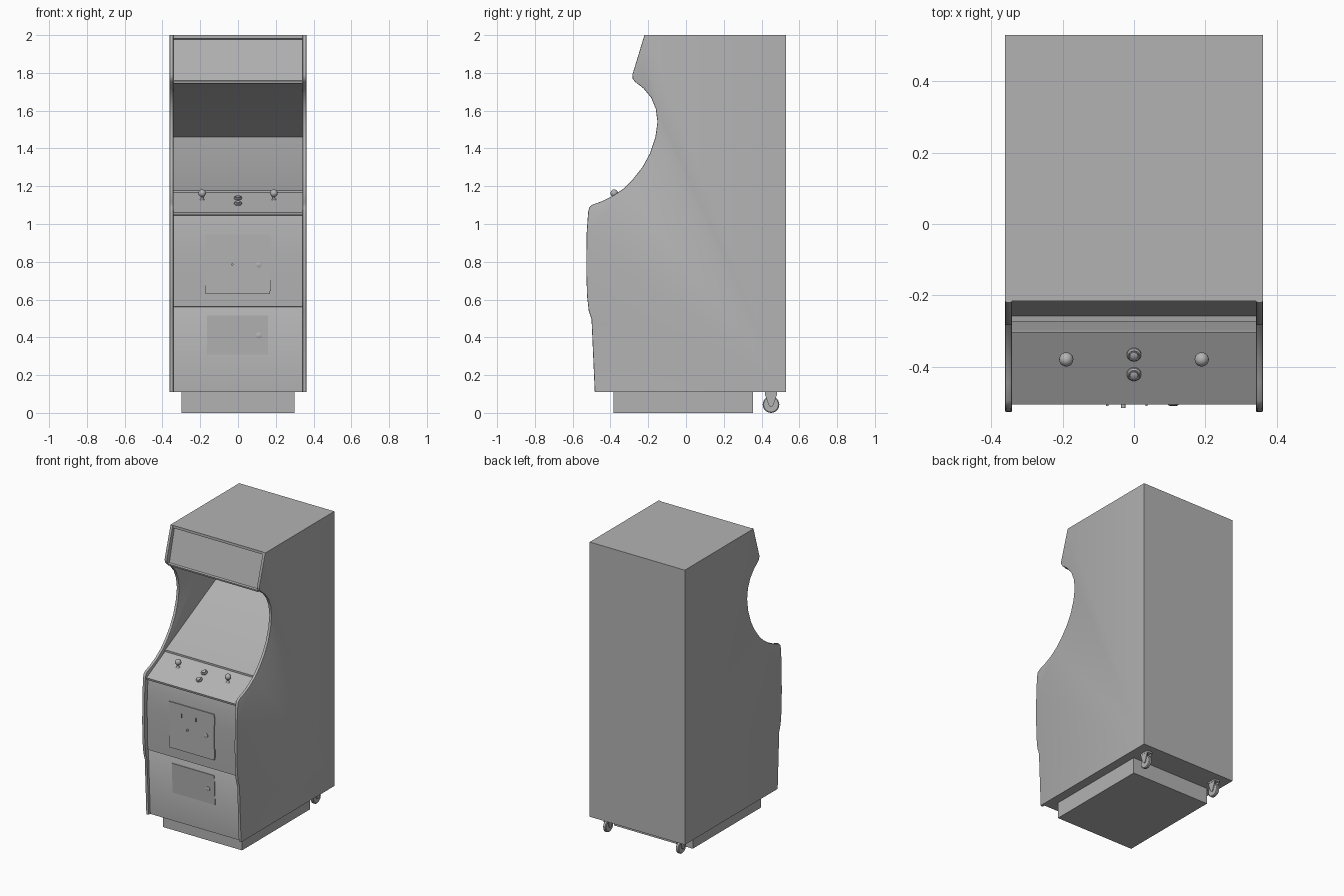
import bpy, bmesh, math
from mathutils import Matrix, Vector

if "Cube" in bpy.data.objects:
    bpy.data.objects.remove(bpy.data.objects["Cube"])

grey = bpy.data.materials.new("cabinet_grey")
grey.diffuse_color = (0.45, 0.45, 0.45, 1)
grey.use_nodes = True
grey.node_tree.nodes["Principled BSDF"].inputs["Base Color"].default_value = grey.diffuse_color


def finish(name, bm, smooth=True):
    bmesh.ops.recalc_face_normals(bm, faces=bm.faces)
    me = bpy.data.meshes.new(name)
    bm.to_mesh(me)
    bm.free()
    ob = bpy.data.objects.new(name, me)
    bpy.context.collection.objects.link(ob)
    me.materials.append(grey)
    if smooth:
        bpy.ops.object.select_all(action='DESELECT')
        ob.select_set(True)
        bpy.context.view_layer.objects.active = ob
        bpy.ops.object.shade_smooth_by_angle(angle=math.radians(35))
    return ob


def extrude_profile(pts, x0, x1):
    """Closed y-z outline extruded along x."""
    bm = bmesh.new()
    a = [bm.verts.new((x0, y, z)) for y, z in pts]
    b = [bm.verts.new((x1, y, z)) for y, z in pts]
    bm.faces.new(a)
    bm.faces.new(b[::-1])
    n = len(pts)
    for i in range(n):
        j = (i + 1) % n
        bm.faces.new((a[i], b[i], b[j], a[j]))
    bmesh.ops.recalc_face_normals(bm, faces=bm.faces)
    return bm


def box(name, lo, hi, tilt=0):
    lo, hi = Vector(lo), Vector(hi)
    bm = bmesh.new()
    s = hi - lo
    bmesh.ops.create_cube(bm, size=1, matrix=Matrix.Translation((lo + hi) / 2)
                          @ Matrix.Rotation(tilt, 4, 'X') @ Matrix.Diagonal((*s, 1)))
    return finish(name, bm, False)


def lathe(name, outline, loc, rot, seg=20):
    """Spin (radius, height) points round local z, then rotate and place."""
    bm = bmesh.new()
    vs = [bm.verts.new((r, 0, h)) for r, h in outline]
    es = [bm.edges.new(p) for p in zip(vs, vs[1:])]
    bmesh.ops.spin(bm, geom=vs + es, cent=(0, 0, 0), axis=(0, 0, 1),
                   angle=math.tau, steps=seg)
    bmesh.ops.remove_doubles(bm, verts=bm.verts, dist=1e-5)
    bmesh.ops.recalc_face_normals(bm, faces=bm.faces)
    bm.transform(Matrix.Translation(loc) @ rot)
    return finish(name, bm)


# Side panels with rounded front edge
side = [(0.53, 0.11), (-0.483, 0.11), (-0.50, 0.495), (-0.515, 0.54), (-0.524, 0.62),
        (-0.528, 0.76), (-0.526, 0.95), (-0.518, 1.065), (-0.512, 1.088), (-0.495, 1.103),
        (-0.445, 1.12), (-0.385, 1.15), (-0.33, 1.188), (-0.28, 1.238), (-0.23, 1.302),
        (-0.19, 1.375), (-0.162, 1.46), (-0.151, 1.54), (-0.16, 1.61), (-0.185, 1.67),
        (-0.225, 1.718), (-0.27, 1.753), (-0.282, 1.768), (-0.284, 1.79), (-0.22, 2.0),
        (0.53, 2.0)]
for label, s in (("left", -1), ("right", 1)):
    bm = extrude_profile(side, 0.342 * s, 0.362 * s)
    rim = [e for e in bm.edges if all(v.co.y < -0.1 for v in e.verts)
           and abs(e.verts[0].co.x - e.verts[1].co.x) < 1e-6]
    bmesh.ops.bevel(bm, geom=rim, offset=0.005, segments=2, profile=0.5, affect='EDGES')
    finish(label + "_side_panel", bm)

# Centre body: front panels, control deck, sunken screen, speaker panel, marquee
body = [(0.53, 0.11), (-0.465, 0.11), (-0.485, 0.555), (-0.482, 0.56), (-0.492, 0.562),
        (-0.497, 0.70), (-0.499, 0.85), (-0.497, 0.98), (-0.487, 1.045), (-0.503, 1.048),
        (-0.506, 1.062), (-0.305, 1.166), (-0.305, 1.178), (-0.295, 1.18), (0.265, 1.46),
        (-0.255, 1.743), (-0.270, 1.745), (-0.273, 1.757), (-0.258, 1.76), (-0.203, 1.978),
        (-0.216, 1.982), (-0.216, 2.0), (0.53, 2.0)]
bm = extrude_profile(body, -0.342, 0.342)
caps = [f for f in bm.faces if len(f.verts) > 4]
bmesh.ops.delete(bm, geom=caps, context='FACES_ONLY')
finish("cabinet_body", bm)

# Plinth
box("plinth", (-0.30, -0.385, 0), (0.30, 0.355, 0.112))

# Coin doors
box("coin_door", (-0.173, -0.504, 0.63), (0.17, -0.49, 0.945))
box("cash_door", (-0.163, -0.483, 0.31), (0.16, -0.473, 0.515), 0.044)

# Locks, slots, coin return and hinges
FRONT = Matrix.Rotation(math.radians(90), 4, 'X')
lock = [(0.015, -0.002), (0.015, 0.004), (0.011, 0.006), (0, 0.006)]
lathe("coin_door_lock", lock, (0.11, -0.504, 0.785), FRONT)
lathe("cash_door_lock", lock, (0.11, -0.482, 0.41), FRONT)
lathe("coin_return", [(0.006, 0), (0.006, 0.012), (0, 0.012)], (-0.03, -0.504, 0.785), FRONT, 12)
for i, x in enumerate((-0.075, 0.035)):
    box(f"coin_slot_{i}", (x - 0.003, -0.511, 0.86), (x + 0.003, -0.50, 0.885))
for i, z in enumerate((0.675, 0.9)):
    box(f"door_hinge_{i}", (0.168, -0.505, z - 0.03), (0.175, -0.49, z + 0.03))

# Joysticks on the sloping deck
UP = Matrix.Rotation(math.atan2(0.104, 0.201), 4, 'X')


def deck(y):
    return 1.062 + (y + 0.506) * 0.104 / 0.201


ball = [(0.02 * math.cos(math.radians(a)), 0.037 + 0.02 * math.sin(math.radians(a)))
        for a in range(-70, 90, 16)] + [(0, 0.057)]
for label, x in (("left", -0.19), ("right", 0.19)):
    lathe(label + "_joystick", [(0.013, 0), (0.006, 0.012)] + ball,
          (x, -0.38, deck(-0.38) - 0.001), Matrix.Identity(4))

# Start buttons
for i, y in enumerate((-0.365, -0.42)):
    lathe(f"start_button_{i}", [(0.02, -0.002), (0.02, 0.006), (0.016, 0.010), (0.013, 0.010),
                                (0.013, 0.006), (0.012, 0.006), (0.012, 0.014), (0.009, 0.016),
                                (0, 0.016)], (0, y, deck(y)), UP)

# Rear casters: wheel, mounting plate and fork
AXLE = Matrix.Rotation(math.radians(90), 4, 'Y')
for label, x in (("left", -0.277), ("right", 0.277)):
    lathe(label + "_caster_wheel", [(0, -0.011), (0.039, -0.011), (0.044, -0.007), (0.044, 0.007),
                                    (0.039, 0.011), (0, 0.011)], (x, 0.45, 0.044), AXLE, 24)
    box(label + "_caster_plate", (x - 0.02, 0.417, 0.098), (x + 0.02, 0.483, 0.111))
    fork = [(0.417, 0.10), (0.44, 0.036), (0.45, 0.032), (0.46, 0.036), (0.483, 0.10)]
    for k in (-1, 1):
        finish(f"{label}_caster_fork_{k + 1}",
               extrude_profile(fork, x + k * 0.014, x + k * 0.019), False)
